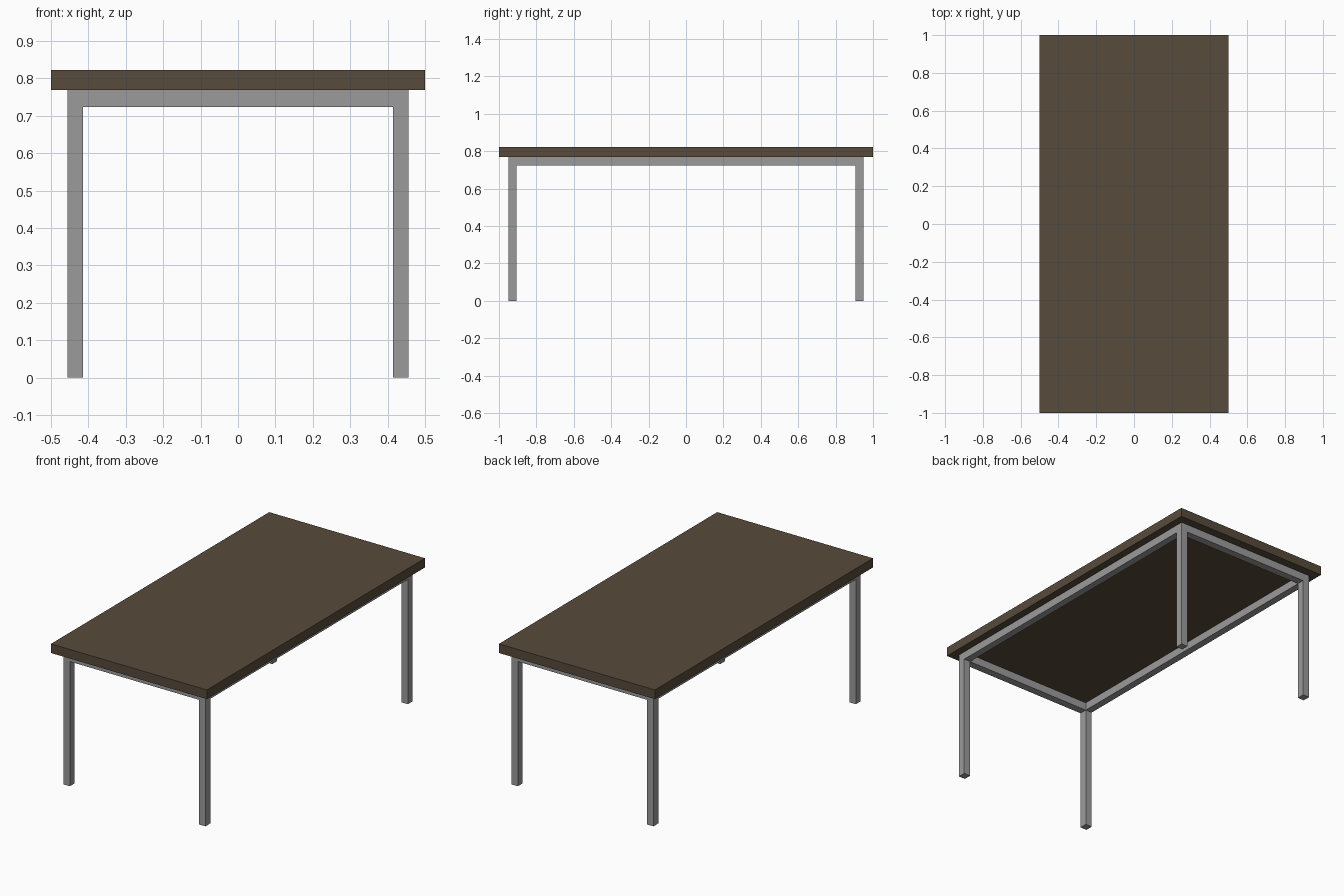
import bpy

if "Cube" in bpy.data.objects:
    bpy.data.objects.remove(bpy.data.objects["Cube"])


def material(name, rgb):
    m = bpy.data.materials.new(name)
    m.diffuse_color = (*rgb, 1)
    m.use_nodes = True
    m.node_tree.nodes["Principled BSDF"].inputs["Base Color"].default_value = m.diffuse_color
    return m


WOOD = material("dark wood", (0.095, 0.069, 0.043))
STEEL = material("grey steel", (0.33, 0.33, 0.33))


def box(name, lo, hi, mat):
    """Axis-aligned box between two corners."""
    x0, y0, z0 = lo
    x1, y1, z1 = hi
    verts = [(x, y, z) for z in (z0, z1) for x, y in ((x0, y0), (x1, y0), (x1, y1), (x0, y1))]
    faces = [(3, 2, 1, 0), (4, 5, 6, 7)] + [(i, (i + 1) % 4, (i + 1) % 4 + 4, i + 4) for i in range(4)]
    me = bpy.data.meshes.new(name)
    me.from_pydata(verts, [], faces)
    me.materials.append(mat)
    ob = bpy.data.objects.new(name, me)
    bpy.context.collection.objects.link(ob)
    return ob


OX, OY = 0.456, 0.95      # outer frame half sizes
IX, IY = 0.414, 0.905     # inner frame half sizes
Z0, Z1, Z2 = 0.723, 0.769, 0.822

# Table top
box("table_top", (-0.5, -1, Z1), (0.5, 1, Z2), WOOD)

# Rails: end rails run the full width, side rails fit between them
for side, s in (("front", -1), ("back", 1)):
    y0, y1 = sorted((s * IY, s * OY))
    box(side + "_rail", (-OX, y0, Z0), (OX, y1, Z1), STEEL)
for side, s in (("left", -1), ("right", 1)):
    x0, x1 = sorted((s * IX, s * OX))
    box(side + "_rail", (x0, -IY, Z0), (x1, IY, Z1), STEEL)

# Legs under the four frame corners
for fb, sy in (("front", -1), ("back", 1)):
    for lr, sx in (("left", -1), ("right", 1)):
        x0, x1 = sorted((sx * IX, sx * OX))
        y0, y1 = sorted((sy * IY, sy * OY))
        box(f"{fb}_{lr}_leg", (x0, y0, 0), (x1, y1, Z0), STEEL)
